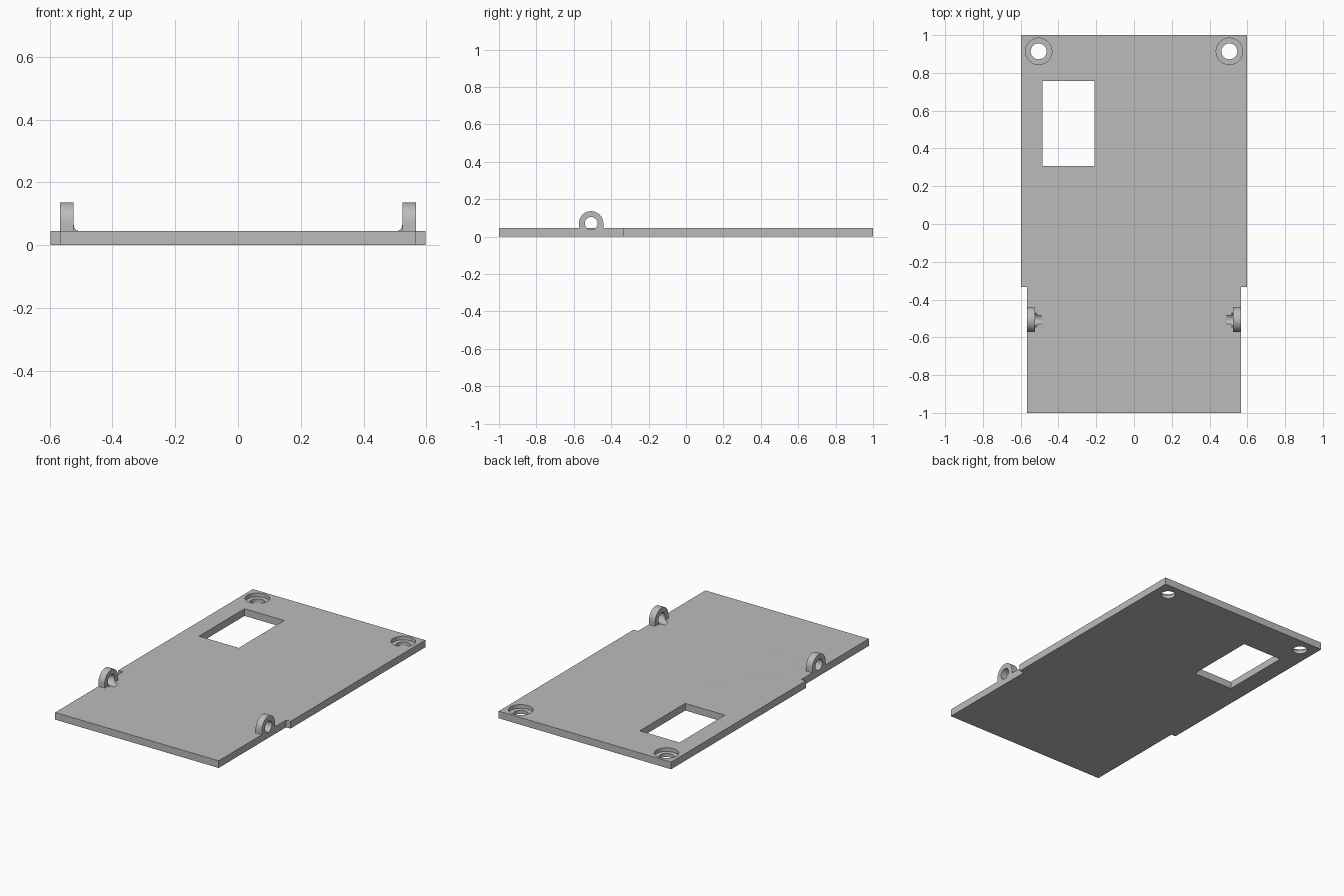
import bpy, bmesh
from math import sin, cos, pi

cube = bpy.data.objects.get("Cube")
if cube:
    bpy.data.objects.remove(cube, do_unlink=True)

grey = bpy.data.materials.new("plain grey")
grey.use_nodes = True
colour = (0.5, 0.5, 0.5, 1)
grey.diffuse_color = colour
grey.node_tree.nodes["Principled BSDF"].inputs["Base Color"].default_value = colour

THICK = 0.045
LUG_Y, LUG_Z, LUG_R, HOLE_R = -0.507, 0.071, 0.065, 0.034
LUG_IN, LUG_OUT = 0.523, 0.566
FILLET = 0.02


def prism(name, outline, axis, low, high):
    """Extrude a 2D outline along x, y or z."""
    place = {"x": lambda a, b, d: (d, a, b),
             "y": lambda a, b, d: (a, d, b),
             "z": lambda a, b, d: (a, b, d)}[axis]
    bm = bmesh.new()
    ends = [[bm.verts.new(place(a, b, d)) for a, b in outline] for d in (low, high)]
    for ring in ends:
        bm.faces.new(ring)
    n = len(outline)
    for i in range(n):
        j = (i + 1) % n
        bm.faces.new((ends[0][i], ends[0][j], ends[1][j], ends[1][i]))
    bmesh.ops.recalc_face_normals(bm, faces=bm.faces)
    mesh = bpy.data.meshes.new(name)
    bm.to_mesh(mesh)
    bm.free()
    mesh.materials.append(grey)
    obj = bpy.data.objects.new(name, mesh)
    bpy.context.collection.objects.link(obj)
    return obj


def arc(cx, cy, r, start, end, steps):
    return [(cx + r * cos(start + (end - start) * i / steps),
             cy + r * sin(start + (end - start) * i / steps)) for i in range(steps + 1)]


def circle(cx, cy, r):
    return arc(cx, cy, r, 0, 2 * pi, 48)[:-1]


def combine(target, tool, operation):
    """Merge or cut with a helper, then discard it."""
    mod = target.modifiers.new(operation, "BOOLEAN")
    mod.operation = operation
    mod.solver = "EXACT"
    mod.object = tool
    bpy.context.view_layer.objects.active = target
    bpy.ops.object.modifier_apply(modifier=mod.name)
    bpy.data.objects.remove(tool, do_unlink=True)


# Stepped base plate, narrower towards the front
half = [(0.566, -1), (0.566, -0.333), (0.597, -0.333), (0.597, 1)]
plate = prism("mounting_plate", half + [(-x, y) for x, y in reversed(half)], "z", 0, THICK)

# Rectangular window
window = [(-0.485, 0.307), (-0.21, 0.307), (-0.21, 0.757), (-0.485, 0.757)]
combine(plate, prism("window_cutter", window, "z", -0.1, 0.1), "DIFFERENCE")

for side in (-1, 1):
    # Counterbored screw hole at the back corner
    cx, cy = side * 0.505, 0.914
    combine(plate, prism("screw_cutter", circle(cx, cy, 0.042), "z", -0.1, 0.1), "DIFFERENCE")
    combine(plate, prism("counterbore_cutter", circle(cx, cy, 0.07), "z", 0.022, 0.1), "DIFFERENCE")

    # Upright rounded lug
    lug = [(LUG_Y - LUG_R, 0.02), (LUG_Y + LUG_R, 0.02)] + arc(LUG_Y, LUG_Z, LUG_R, 0, pi, 28)
    combine(plate, prism("hinge_lug", lug, "x", side * LUG_IN, side * LUG_OUT), "UNION")

    # Small fillet at the inner foot of the lug
    foot = LUG_IN - FILLET
    fillet = [(0.54, 0.03), (foot, 0.03)]
    fillet += arc(foot, THICK + FILLET, FILLET, -pi / 2, 0, 8) + [(0.54, THICK + FILLET)]
    fillet = [(side * x, z) for x, z in fillet]
    combine(plate, prism("lug_fillet", fillet, "y", LUG_Y - 0.037, LUG_Y + 0.037), "UNION")

    # Pin hole through lug and fillet
    combine(plate, prism("pin_cutter", circle(LUG_Y, LUG_Z, HOLE_R), "x", side * 0.49, side * 0.6), "DIFFERENCE")

# Smooth the round surfaces, keep the edges sharp
bpy.ops.object.select_all(action="DESELECT")
plate.select_set(True)
bpy.context.view_layer.objects.active = plate
bpy.ops.object.shade_smooth_by_angle(angle=pi / 6)
